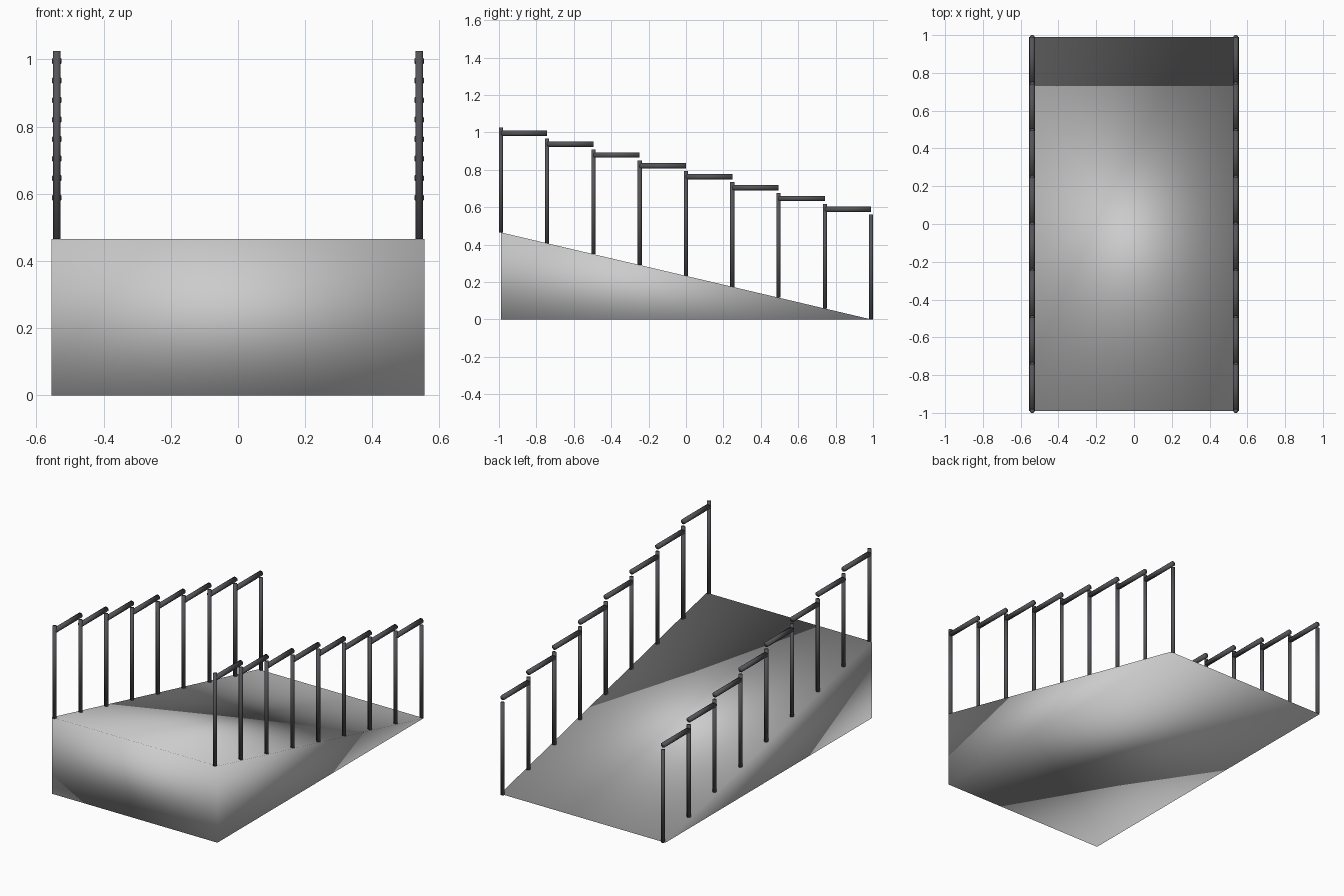
import bpy, bmesh
from mathutils import Matrix, Vector

if "Cube" in bpy.data.objects:
    bpy.data.objects.remove(bpy.data.objects["Cube"])

HALF_X, HALF_Y, RAMP_H = 0.555, 0.99, 0.465
POST_H, POST_R, RAIL_R = 0.56, 0.011, 0.0145
BAYS = 8
STEP = 2 * HALF_Y / BAYS

dark = bpy.data.materials.new("dark_metal")
dark.diffuse_color = (0.09, 0.09, 0.1, 1)
dark.use_nodes = True
dark.node_tree.nodes["Principled BSDF"].inputs["Base Color"].default_value = dark.diffuse_color


def make_object(name, bm, mat=None):
    bmesh.ops.recalc_face_normals(bm, faces=bm.faces[:])
    mesh = bpy.data.meshes.new(name)
    bm.to_mesh(mesh)
    bm.free()
    ob = bpy.data.objects.new(name, mesh)
    bpy.context.collection.objects.link(ob)
    mesh.shade_smooth()
    if mat:
        mesh.materials.append(mat)
    return ob


def bar(name, start, end, radius):
    """Eight-sided smooth bar between two points."""
    a, b = Vector(start), Vector(end)
    d = b - a
    turn = d.to_track_quat('Z', 'Y').to_matrix().to_4x4()
    spin = Matrix.Rotation(0.3926991, 4, 'Z')
    bm = bmesh.new()
    bmesh.ops.create_cone(bm, cap_ends=True, segments=8, radius1=radius * 1.08,
                          radius2=radius * 1.08, depth=d.length,
                          matrix=Matrix.Translation((a + b) / 2) @ turn @ spin)
    return make_object(name, bm, dark)


# Ramp wedge: triangular side profile extruded across the width
bm = bmesh.new()
profile = [(-HALF_Y, 0), (HALF_Y, 0), (-HALF_Y, RAMP_H)]
side = bm.faces.new([bm.verts.new((-HALF_X, y, z)) for y, z in profile])
ext = bmesh.ops.extrude_face_region(bm, geom=[side], use_keep_orig=True)
bmesh.ops.translate(bm, vec=(2 * HALF_X, 0, 0),
                    verts=[v for v in ext["geom"] if isinstance(v, bmesh.types.BMVert)])
make_object("ramp", bm)

# Railings: posts following the slope, a level rail over each bay
for label, x in (("left", -0.539), ("right", 0.539)):
    for i in range(BAYS + 1):
        y = -HALF_Y + i * STEP
        base = RAMP_H * (1 - i / BAYS)
        bar(f"{label}_post_{i + 1}", (x, y, base), (x, y, base + POST_H), POST_R)
        if i < BAYS:
            z = base + POST_H - 0.03
            bar(f"{label}_rail_{i + 1}", (x, y, z), (x, y + STEP, z), RAIL_R)
